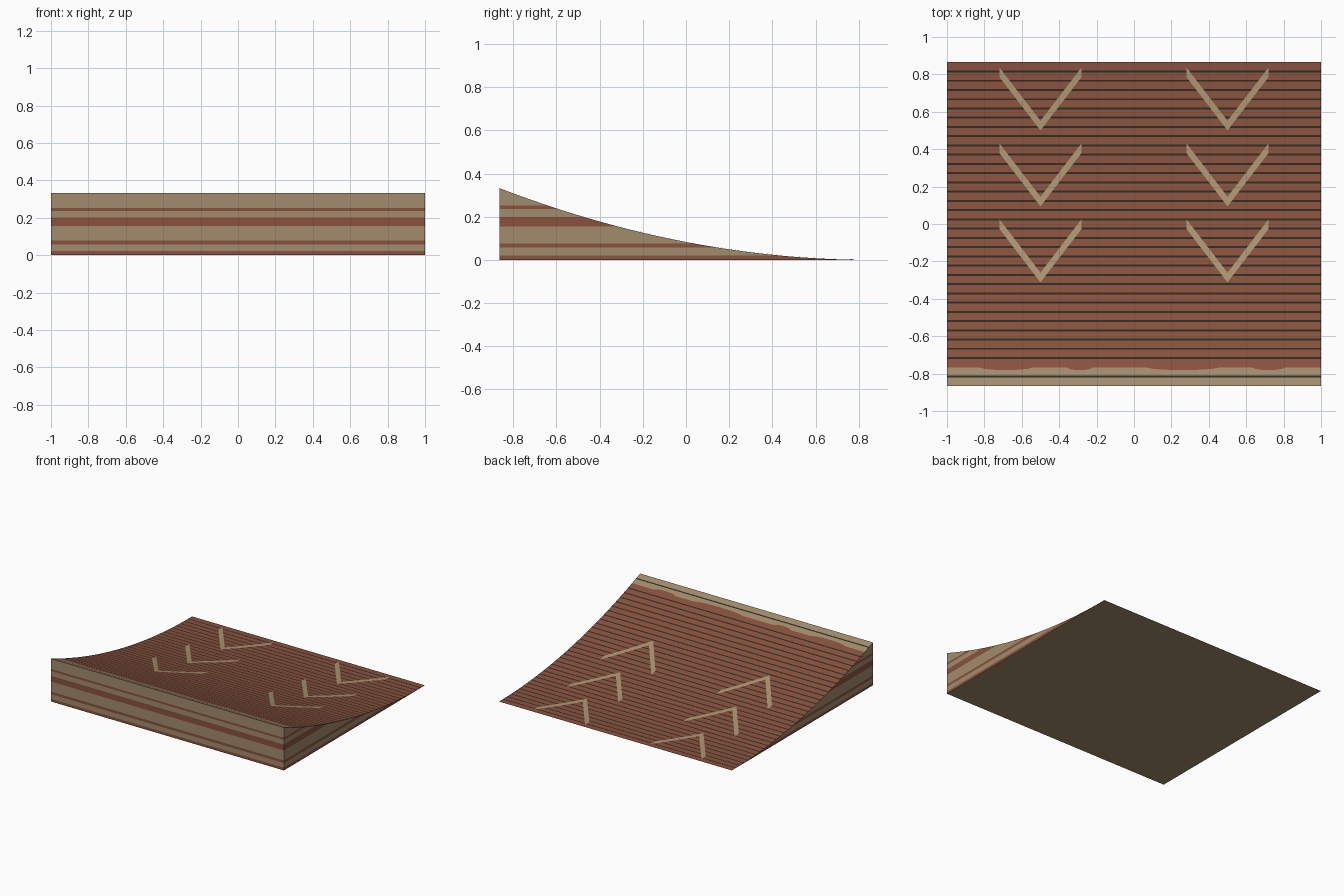
import bpy, bmesh, math

if "Cube" in bpy.data.objects:
    bpy.data.objects.remove(bpy.data.objects["Cube"])

HALF_Y, HEIGHT, ROWS = 0.865, 0.333, 35
STEP = 2 * HALF_Y / ROWS
GROOVE = 0.005                       # half width of a dark joint line
BANDS = [(0, 0.021), (0.057, 0.077), (0.155, 0.2), (0.237, 0.253)]
TRIM_Y = -0.766


def material(name, rgb):
    m = bpy.data.materials.new(name)
    m.use_nodes = True
    m.diffuse_color = (*rgb, 1)
    m.node_tree.nodes["Principled BSDF"].inputs["Base Color"].default_value = (*rgb, 1)
    return m


tan = material("tan wood", (0.36, 0.262, 0.15))
brown = material("red brown wood", (0.25, 0.083, 0.046))
dark = material("dark joint", (0.026, 0.024, 0.018))
pale = material("pale arrow paint", (0.41, 0.30, 0.17))


def surface(y):
    """Height of the curved ramp at y."""
    return HEIGHT * ((HALF_Y - y) / (2 * HALF_Y)) ** 2


def finish(bm, name, mats):
    me = bpy.data.meshes.new(name)
    bm.to_mesh(me)
    bm.free()
    ob = bpy.data.objects.new(name, me)
    bpy.context.collection.objects.link(ob)
    for m in mats:
        me.materials.append(m)
    bpy.context.view_layer.objects.active = ob
    ob.select_set(True)
    bpy.ops.object.shade_smooth_by_angle(angle=math.radians(25))
    ob.select_set(False)
    return ob


# Ramp body: side profile extruded across, with rows for planks and joints
joints = [HALF_Y - k * STEP for k in range(1, ROWS)]
ys = {-HALF_Y, HALF_Y, TRIM_Y}
for j in joints:
    if abs(j - TRIM_Y) > 0.01:
        ys |= {j - GROOVE, j + GROOVE}
ys = sorted(ys)

bm = bmesh.new()
profile = [bm.verts.new((-1, -HALF_Y, 0))]
profile += [bm.verts.new((-1, y, surface(y))) for y in ys]
face = bm.faces.new(profile)
ext = bmesh.ops.extrude_face_region(bm, geom=[face])
moved = [g for g in ext["geom"] if isinstance(g, bmesh.types.BMVert)]
bmesh.ops.translate(bm, vec=(2, 0, 0), verts=moved)
bmesh.ops.recalc_face_normals(bm, faces=bm.faces)

# Cut the walls along the painted bands, leaving the curved top alone
for z in [v for band in BANDS for v in band if v > 0]:
    walls = [f for f in bm.faces if abs(f.normal.z) < 0.1 and f.normal.length > 0
             and (abs(f.normal.x) > 0.9 or f.normal.y < -0.9)]
    geom = set(walls)
    for f in walls:
        geom |= set(f.edges) | set(f.verts)
    bmesh.ops.bisect_plane(bm, geom=list(geom), plane_co=(0, 0, z), plane_no=(0, 0, 1))
bm.normal_update()

for f in bm.faces:
    c = f.calc_center_bounds()
    if f.normal.z > 0.5:
        joint = any(abs(c.y - j) < GROOVE for j in joints) and abs(c.y - TRIM_Y) > 0.01
        f.material_index = 2 if joint else int(c.y > TRIM_Y)
    elif f.normal.z > -0.5:
        f.material_index = int(any(a < c.z < b for a, b in BANDS))
finish(bm, "ramp_body", [tan, brown, dark])


def strip(name, xs, low, high, mat, lift=0.002):
    """Thin plate lying on the curve between two edges given as functions of x."""
    bm = bmesh.new()
    columns = []
    for x in xs:
        a, b = low(x), high(x)
        columns.append([bm.verts.new((x, y, surface(y) + lift)) for y in (a, b)])
    for p, q in zip(columns, columns[1:]):
        bm.faces.new((p[0], q[0], q[1], p[1]))
    return finish(bm, name, [mat])


def span(a, b, n):
    return [a + (b - a) * i / n for i in range(n + 1)]


# Painted direction arrows: two columns of three
for side, cx in (("minus", -0.5), ("plus", 0.5)):
    for row in range(3):
        tip = -0.312 + 0.406 * row
        strip(f"arrow_{side}_{row + 1}", span(cx - 0.22, cx + 0.22, 24),
              lambda x: tip + 1.3 * abs(x - cx),
              lambda x: min(tip + 0.052 + 1.3 * abs(x - cx), HALF_Y), pale)

# Uneven worn edge of the brown decking over the tan lip
for i, (a, b) in enumerate([(-0.83, -0.54), (-0.36, -0.22), (0.06, 0.46), (0.63, 0.81)]):
    strip(f"worn_edge_{i + 1}", span(a, b, 10),
          lambda x: TRIM_Y - 0.015 * math.sin(math.pi * (x - a) / (b - a)) ** 0.5
          if a < x < b - 1e-6 else TRIM_Y - 0.001,
          lambda x: TRIM_Y + 0.002, brown, 0.001)
